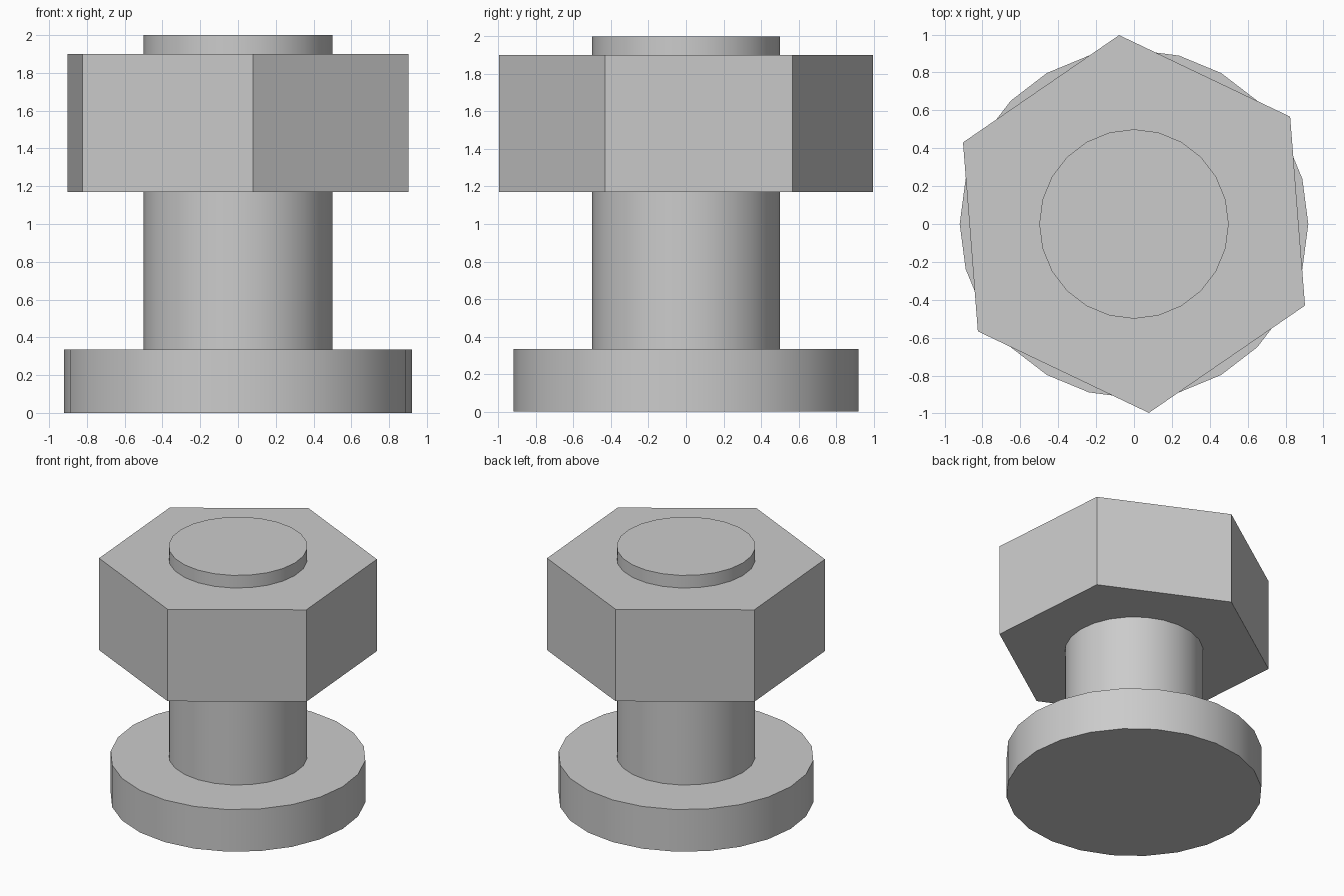
import bpy
import math

cube = bpy.data.objects.get("Cube")
if cube:
    bpy.data.objects.remove(cube, do_unlink=True)

# Single plain steel grey
steel = bpy.data.materials.new("steel_grey")
steel.use_nodes = True
colour = (0.6, 0.6, 0.6, 1.0)
steel.diffuse_color = colour
steel.node_tree.nodes["Principled BSDF"].inputs["Base Color"].default_value = colour


def prism(name, sides, radius, bottom, top, first_corner=0.0, smooth=True):
    """Upright prism whose first corner sits at the given angle from +x."""
    # Blender starts its cylinders on +y, so turn back by a quarter
    bpy.ops.mesh.primitive_cylinder_add(
        vertices=sides, radius=radius, depth=top - bottom,
        location=(0, 0, (bottom + top) / 2),
        rotation=(0, 0, math.radians(first_corner - 90)))
    part = bpy.context.object
    part.name = name
    part.data.materials.append(steel)
    if smooth:
        bpy.ops.object.shade_smooth_by_angle(angle=math.radians(30))
    return part


# Round head, shaft rising through the nut, and hexagonal nut
prism("bolt_head", 24, 0.92, 0.0, 0.335)
prism("bolt_shaft", 24, 0.5, 0.335, 2.0)
prism("hex_nut", 6, 1.0, 1.17, 1.9, first_corner=34.5, smooth=False)
